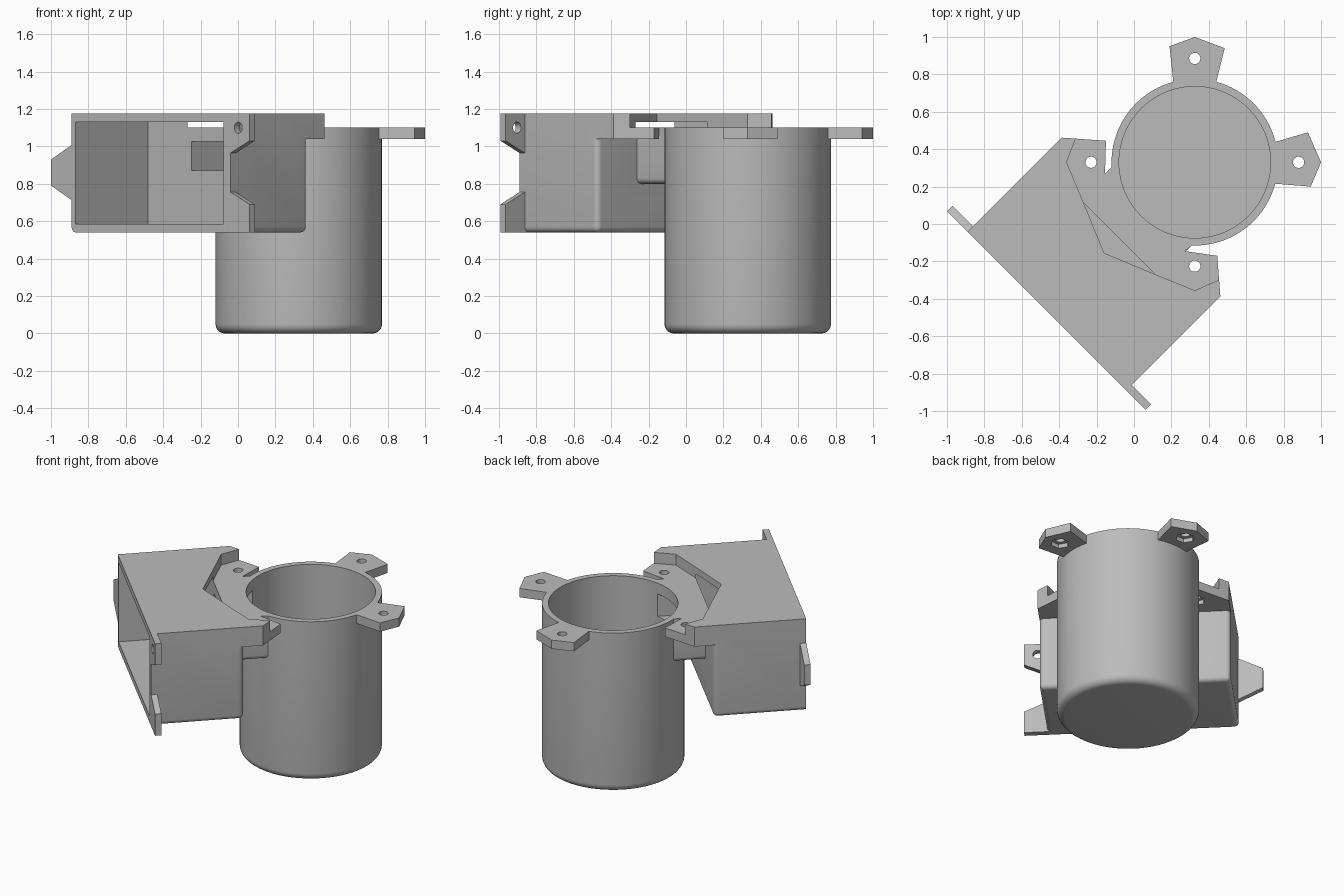
import bpy, bmesh, math
from mathutils import Matrix, Vector

if "Cube" in bpy.data.objects:
    bpy.data.objects.remove(bpy.data.objects["Cube"], do_unlink=True)

grey = bpy.data.materials.new("light_grey")
grey.use_nodes = True
grey.diffuse_color = (0.5, 0.5, 0.5, 1)
grey.node_tree.nodes["Principled BSDF"].inputs["Base Color"].default_value = (0.5, 0.5, 0.5, 1)

TURN = Matrix.Rotation(math.radians(-45), 4, "Z")    # housing frame to world
UPRIGHT = TURN @ Matrix(((1, 0, 0, 0), (0, 0, 1, 0), (0, 1, 0, 0), (0, 0, 0, 1)))
CX, CY, TOP, RIM = 0.325, 0.33, 1.175, 1.10


def finish(name, bm, matrix=Matrix()):
    bm.transform(matrix)
    bmesh.ops.recalc_face_normals(bm, faces=bm.faces)
    mesh = bpy.data.meshes.new(name)
    bm.to_mesh(mesh)
    bm.free()
    mesh.materials.append(grey)
    ob = bpy.data.objects.new(name, mesh)
    bpy.context.collection.objects.link(ob)
    return ob


def prism(name, points, low, high, matrix=Matrix()):
    bm = bmesh.new()
    face = bm.faces.new([bm.verts.new((x, y, low)) for x, y in points])
    out = bmesh.ops.extrude_face_region(bm, geom=[face])
    verts = [g for g in out["geom"] if isinstance(g, bmesh.types.BMVert)]
    bmesh.ops.translate(bm, verts=verts, vec=(0, 0, high - low))
    return finish(name, bm, matrix)


def disc(name, x, y, radius, low, high, sides=32, matrix=Matrix()):
    pts = [(x + radius * math.cos(math.tau * i / sides),
            y + radius * math.sin(math.tau * i / sides)) for i in range(sides)]
    return prism(name, pts, low, high, matrix)


def block(name, low, high, rounding=0, rule=None):
    """Box in the turned frame; edges chosen by the rule are rounded."""
    bm = bmesh.new()
    bmesh.ops.create_cube(bm, size=1)
    for v in bm.verts:
        v.co = Vector([(l if c < 0 else h) for c, l, h in zip(v.co, low, high)])
    if rounding:
        edges = [e for e in bm.edges if rule((e.verts[0].co + e.verts[1].co) / 2)]
        bmesh.ops.bevel(bm, geom=edges, offset=rounding, segments=5,
                        profile=0.5, affect="EDGES")
    return finish(name, bm, TURN)


def combine(ob, operation, *others):
    """Apply booleans and discard the helper shapes."""
    for other in others:
        mod = ob.modifiers.new("join", "BOOLEAN")
        mod.operation, mod.solver, mod.object = operation, "EXACT", other
        bpy.context.view_layer.objects.active = ob
        bpy.ops.object.modifier_apply(modifier=mod.name)
        bpy.data.objects.remove(other, do_unlink=True)


def side(u, v):
    p = TURN @ Vector((u, v, 0))
    return p.x, p.y


def bolt_cutters(x, y):
    return (disc("hole", x, y, 0.03, 0.9, 1.3),
            disc("nut_pocket", x, y, 0.06, 0.9, 1.068, 6))


def duct_bore():
    return block("duct_bore", (-0.24, -0.2, 0.87), (0.24, 0.3, 1.025))


# Round cup with a rounded base
bm = bmesh.new()
profile = [(0, 0)]
profile += [(0.395 + 0.05 * math.sin(a), 0.05 - 0.05 * math.cos(a))
            for a in [math.radians(15 * i) for i in range(7)]]
profile += [(0.445, RIM), (0.405, RIM), (0.405, 0.045), (0, 0.045)]
ring = [bm.verts.new((r, 0, z)) for r, z in profile]
edges = [bm.edges.new(pair) for pair in zip(ring, ring[1:])]
bmesh.ops.spin(bm, geom=ring + edges, cent=(0, 0, 0), axis=(0, 0, 1),
               angle=math.tau, steps=96, use_duplicate=False)
bmesh.ops.remove_doubles(bm, verts=bm.verts, dist=0.0005)
cup = finish("cup", bm, Matrix.Translation((CX, CY, 0)))
combine(cup, "DIFFERENCE", duct_bore())

# Two free mounting tabs on the cup rim
right_tab = [(0.7, 0.425), (0.76, 0.44), (0.93, 0.49), (1, 0.33), (0.945, 0.2), (0.76, 0.215), (0.7, 0.22)]
back_tab = [(0.217, 0.7), (0.21, 0.76), (0.19, 0.95), (0.325, 1), (0.485, 0.94), (0.44, 0.76), (0.425, 0.7)]
tabs = []
for name, pts, hole in (("left_tab", right_tab, (0.88, CY)), ("back_tab", back_tab, (CX, 0.885))):
    tab = prism(name, pts, 1.04, RIM)
    combine(tab, "DIFFERENCE", disc("cup_space", CX, CY, 0.435, 0.9, 1.3, 96), *bolt_cutters(*hole))
    tabs.append(tab)

# Turned housing, rounded along its base and back corners
housing = block("housing", (-0.6, -0.658, 0.54), (0.6, -0.07, TOP), 0.03,
                lambda m: (m.z < 0.6 and m.y > -0.6) or (m.y > -0.1 and abs(m.x) > 0.5 and m.z < 1))
# Thick plate reaching round the cup
plate = prism("plate", [side(-0.6, 0.053), (-0.15, 0.445), (-0.155, 0.27), (-0.115, 0.31),
                        (-0.05, 0.33), (0.33, -0.05), (0.31, -0.115), (0.27, -0.145),
                        (0.445, -0.17), side(0.6, 0.053), side(0.6, -0.2), side(-0.6, -0.2)],
              1.04, TOP)
duct = block("duct", (-0.3, -0.09, 0.80), (0.3, 0.2, 1.06), 0.03,
             lambda m: abs(m.x) > 0.2 and m.z < 0.9 and abs(m.y - 0.055) < 0.1)
combine(housing, "UNION", plate, duct)

# Hollow interior, tab recess, duct passage and room for the cup
recess = prism("recess", [(-0.28, 0.54), (-0.36, 0.33), (-0.27, 0.115), (-0.16, -0.155),
                          (0.115, -0.27), (0.325, -0.355), (0.6, -0.235), (0.5, 0.5)], RIM, 1.3)
cavity = block("cavity", (-0.57, -0.8, 0.585), (0.55, -0.11, 1.13))
combine(housing, "DIFFERENCE", cavity, recess, duct_bore(),
        disc("cup_space", CX, CY, 0.435, 0.3, 1.3, 96),
        *bolt_cutters(-0.23, CY), *bolt_cutters(CX, -0.225))

# Screw ears on the housing mouth
ears = {
    "right_ear": ([(-0.595, 0.71), (-0.755, 0.79), (-0.755, 0.93), (-0.595, 1.01)], (-0.685, 0.86)),
    "lower_left_ear": ([(0.58, 0.54), (0.745, 0.54), (0.745, 0.69), (0.58, 0.765)], (0.66, 0.62)),
    "upper_left_ear": ([(0.58, TOP), (0.745, TOP), (0.745, 1.03), (0.58, 0.955)], (0.66, 1.10)),
}
for name, (pts, hole) in ears.items():
    ear = prism(name, pts, -0.658, -0.618, UPRIGHT)
    combine(ear, "DIFFERENCE", disc("hole", *hole, 0.03, -0.8, -0.5, 32, UPRIGHT))

# Smooth curved walls, keep machined edges crisp
for ob in (cup, housing):
    bpy.ops.object.select_all(action="DESELECT")
    ob.select_set(True)
    bpy.context.view_layer.objects.active = ob
    bpy.ops.object.shade_smooth_by_angle(angle=math.radians(30))
